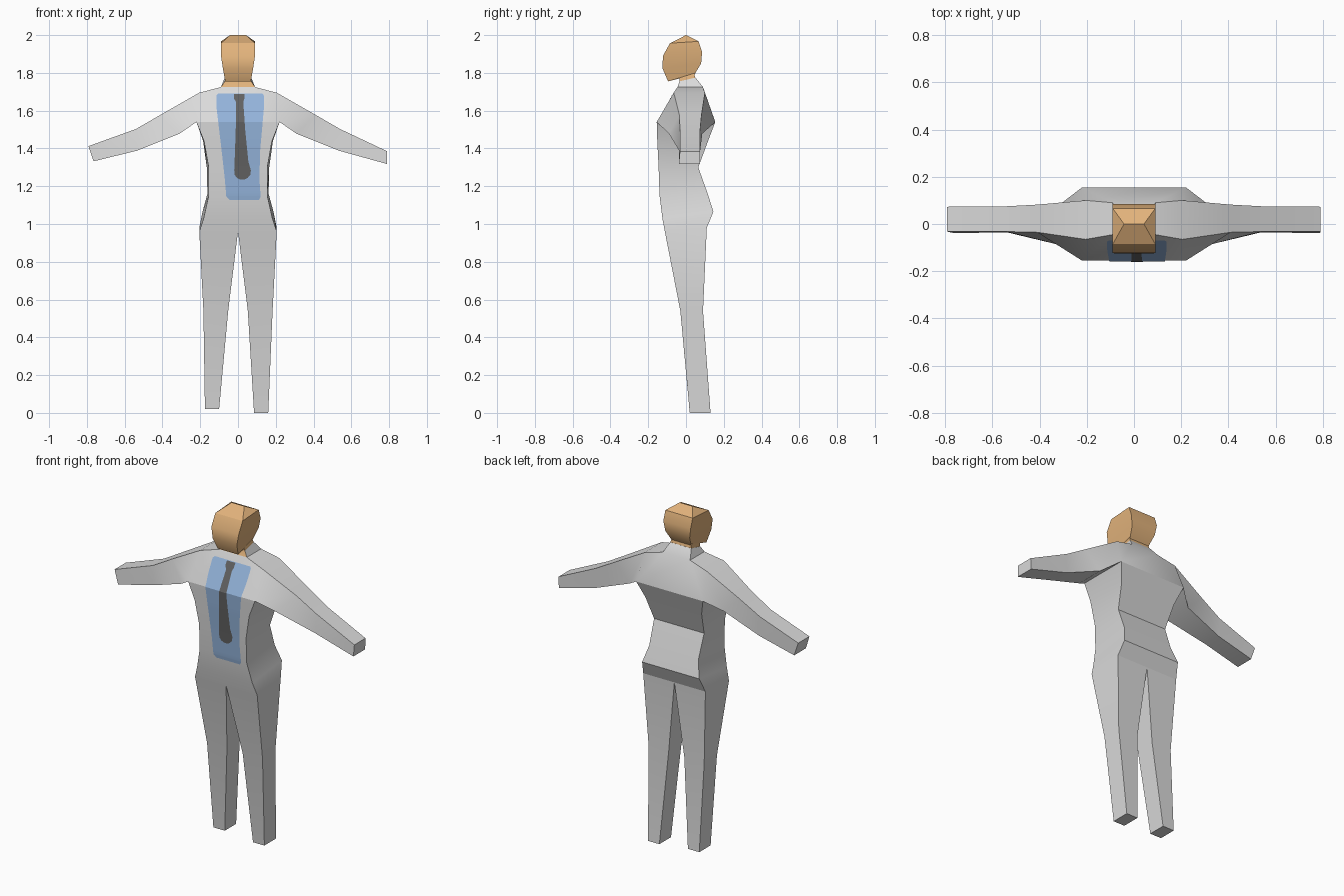
import bpy, bmesh
from mathutils import Vector
from mathutils.bvhtree import BVHTree

if "Cube" in bpy.data.objects:
    bpy.data.objects.remove(bpy.data.objects["Cube"])


def material(name, rgb):
    m = bpy.data.materials.new(name)
    m.diffuse_color = (*rgb, 1)
    m.use_nodes = True
    m.node_tree.nodes["Principled BSDF"].inputs["Base Color"].default_value = m.diffuse_color
    return m


GREY = material("suit grey", (0.70, 0.70, 0.70))
SKIN = material("skin", (0.76, 0.45, 0.20))
BLUE = material("shirt blue", (0.29, 0.45, 0.70))
DARK = material("tie dark grey", (0.12, 0.12, 0.12))


def finish(bm, name, mats, smooth=True):
    bmesh.ops.recalc_face_normals(bm, faces=bm.faces)
    me = bpy.data.meshes.new(name)
    bm.to_mesh(me)
    bm.free()
    for m in mats:
        me.materials.append(m)
    ob = bpy.data.objects.new(name, me)
    bpy.context.collection.objects.link(ob)
    if smooth:
        bpy.ops.object.select_all(action='DESELECT')
        ob.select_set(True)
        bpy.context.view_layer.objects.active = ob
        bpy.ops.object.shade_smooth_by_angle()
    return ob


def bridge(bm, a, b, skip=()):
    n = len(a)
    return [bm.faces.new((a[i], a[(i + 1) % n], b[(i + 1) % n], b[i]))
            for i in range(n) if i not in skip]


def ring(bm, wf, wb, yf, yb, zf, zb):
    """Four corners: front left, front right, back right, back left."""
    return [bm.verts.new(p) for p in
            ((-wf, yf, zf), (wf, yf, zf), (wb, yb, zb), (-wb, yb, zb))]


# Suit: torso, shoulders, collar, arms and legs as one shell
bm = bmesh.new()
torso = [ring(bm, *r) for r in (
    (0.205, 0.205, -0.112, 0.11, 0.96, 0.98),    # crotch
    (0.182, 0.188, -0.125, 0.145, 1.03, 1.065),  # hips
    (0.155, 0.162, -0.14, 0.115, 1.15, 1.16),
    (0.155, 0.165, -0.145, 0.065, 1.30, 1.30),   # waist
    (0.18, 0.185, -0.152, 0.117, 1.44, 1.44),
    (0.22, 0.22, -0.155, 0.155, 1.54, 1.54))]    # armpits
for a, b in zip(torso, torso[1:]):
    bridge(bm, a, b)
chest = torso[-1]
shoulder = ring(bm, 0.205, 0.205, -0.065, 0.10, 1.695, 1.695)
collar = ring(bm, 0.09, 0.09, -0.045, 0.09, 1.725, 1.725)
neck = ring(bm, 0.07, 0.07, -0.035, 0.05, 1.755, 1.775)
for i, j in ((0, 1), (2, 3)):
    bm.faces.new((chest[i], chest[j], collar[j], collar[i]))
    bm.faces.new((chest[i], collar[i], shoulder[i]))
    bm.faces.new((chest[j], shoulder[j], collar[j]))
for i, j in ((1, 2), (3, 0)):
    bm.faces.new((shoulder[i], shoulder[j], collar[j], collar[i]))
bridge(bm, collar, neck)[0].material_index = 1   # open neck at the front
bm.faces.new(neck).material_index = 1

# arms: sections of (top x, top z, bottom x, bottom z, top ys, bottom ys)
for s, f, b, tip in ((1, 1, 2, (0.79, 1.385, 0.788, 1.318)),
                     (-1, 0, 3, (0.792, 1.412, 0.765, 1.332))):
    prev = [shoulder[f], shoulder[b], chest[b], chest[f]]
    for tx, tz, bx, bz, tf, tb, yf, yb in (
            (0.41, 1.578, 0.31, 1.478, -0.035, 0.082, -0.09, 0.086),
            (0.54, 1.503, 0.535, 1.388, -0.032, 0.075, -0.036, 0.075),
            (*tip, -0.032, 0.073, -0.038, 0.073)):
        cur = [bm.verts.new(p) for p in ((s * tx, tf, tz), (s * tx, tb, tz),
                                         (s * bx, yb, bz), (s * bx, yf, bz))]
        bridge(bm, prev, cur)
        prev = cur
    bm.faces.new(prev)

# legs: sections of (outer x, inner x, front y, back y, z)
hip = torso[0]
mid_f = bm.verts.new((0, -0.112, 0.96))
mid_b = bm.verts.new((0, 0.11, 0.98))
for s, f, b, foot in ((1, 1, 2, (0.16, 0.085, 0.02, 0.13, 0.0)),
                      (-1, 0, 3, (0.175, 0.10, 0.018, 0.125, 0.02))):
    prev = [hip[f], mid_f, mid_b, hip[b]]
    for xo, xi, yf, yb, z in ((0.183, 0.052, -0.03, 0.09, 0.54), foot):
        cur = [bm.verts.new((s * x, y, z)) for x, y in
               ((xo, yf), (xi, yf), (xi, yb), (xo, yb))]
        bridge(bm, prev, cur)
        prev = cur
    bm.faces.new(prev)
bmesh.ops.recalc_face_normals(bm, faces=bm.faces)
surface = BVHTree.FromBMesh(bm)
finish(bm, "suit_body", [GREY, SKIN])

# Head and neck
bm = bmesh.new()
rings = [ring(bm, *r) for r in (
    (0.07, 0.07, -0.035, 0.05, 1.75, 1.77),      # neck base
    (0.065, 0.065, -0.035, 0.045, 1.785, 1.79),  # under the chin
    (0.068, 0.068, -0.095, 0.05, 1.755, 1.80),   # jaw
    (0.08, 0.08, -0.125, 0.08, 1.825, 1.85),
    (0.09, 0.09, -0.122, 0.085, 1.89, 1.91),     # brow
    (0.09, 0.09, -0.085, 0.066, 1.957, 1.967))]
for a, b in zip(rings, rings[1:]):
    bridge(bm, a, b)
bm.faces.new(rings[0])
ridge = [bm.verts.new((x, 0, 2.0)) for x in (-0.042, 0.042)]
fl, fr, br, bl = rings[-1]
for face in ((fl, fr, ridge[1], ridge[0]), (br, bl, ridge[0], ridge[1]),
             (fr, br, ridge[1]), (bl, fl, ridge[0])):
    bm.faces.new(face)
finish(bm, "head", [SKIN])


def lerp_rows(rows, z):
    for (z0, a0, b0), (z1, a1, b1) in zip(rows, rows[1:]):
        if z1 <= z <= z0:
            t = (z0 - z) / (z0 - z1)
            return a0 + (a1 - a0) * t, b0 + (b1 - b0) * t


def plate(name, rows, mat, lift):
    """Thin patch lying on the chest; rows are (z, left x, right x), top down."""
    levels = {r[0] for r in rows}
    levels |= {z for z in (1.54, 1.44, 1.30, 1.15) if rows[-1][0] < z < rows[0][0]}
    levels |= {rows[0][0] + (rows[-1][0] - rows[0][0]) * i / 12 for i in range(1, 12)}
    bm = bmesh.new()
    prev = None
    for z in sorted(levels, reverse=True):
        a, b = lerp_rows(rows, z)
        cur = []
        for i in range(5):
            x = a + (b - a) * i / 4
            hit = surface.ray_cast(Vector((x, -1, z)), Vector((0, 1, 0)))[0]
            cur.append(bm.verts.new((x, hit.y - lift, z)))
        if prev:
            for i in range(4):
                bm.faces.new((prev[i], cur[i], cur[i + 1], prev[i + 1]))
        prev = cur
    ob = finish(bm, name, [mat])
    return ob


# Shirt front and tie
plate("shirt_front", [(1.69, -0.105, 0.13), (1.68, -0.115, 0.137),
                      (1.61, -0.113, 0.137), (1.40, -0.088, 0.118),
                      (1.24, -0.07, 0.113), (1.145, -0.062, 0.12),
                      (1.128, -0.045, 0.112)], BLUE, 0.003)
plate("tie", [(1.688, -0.022, 0.034), (1.665, -0.022, 0.034),
              (1.645, -0.010, 0.028), (1.50, -0.012, 0.038),
              (1.33, -0.018, 0.055), (1.285, -0.020, 0.068),
              (1.26, -0.018, 0.066), (1.243, -0.005, 0.05),
              (1.235, 0.012, 0.034)], DARK, 0.006)
